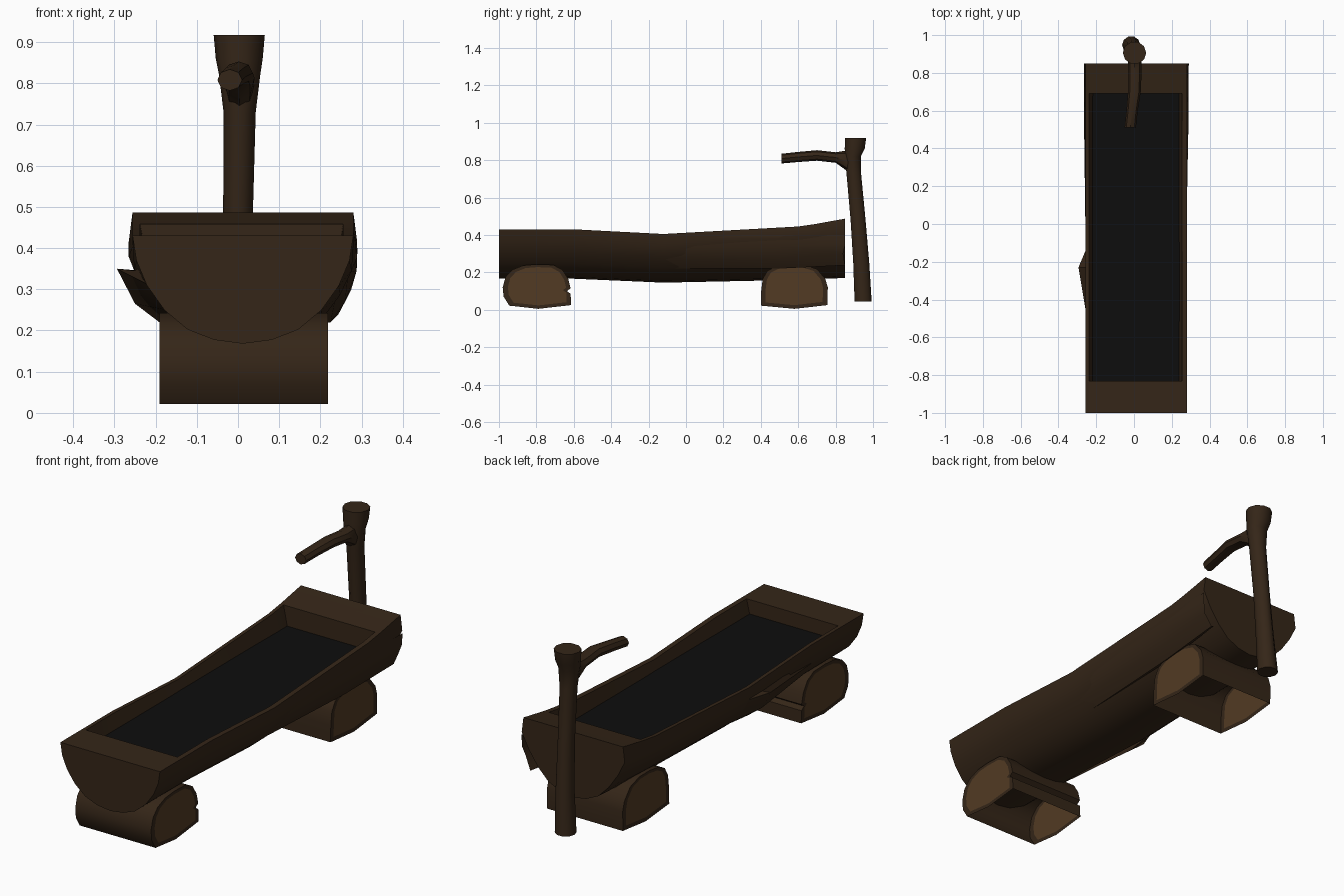
import bpy, bmesh, math
from mathutils import Vector

if "Cube" in bpy.data.objects:
    bpy.data.objects.remove(bpy.data.objects["Cube"])


def material(name, rgb):
    m = bpy.data.materials.new(name)
    m.diffuse_color = (*rgb, 1)
    m.use_nodes = True
    m.node_tree.nodes["Principled BSDF"].inputs["Base Color"].default_value = m.diffuse_color
    return m


BARK = material("bark", (0.035, 0.019, 0.009))
WOOD = material("cut_wood", (0.085, 0.043, 0.017))
WATER = material("dark_water", (0.004, 0.004, 0.004))


def finish(bm, name, mats, angle=40, fix=True):
    if fix:
        bmesh.ops.recalc_face_normals(bm, faces=bm.faces[:])
    me = bpy.data.meshes.new(name)
    bm.to_mesh(me)
    bm.free()
    for m in mats:
        me.materials.append(m)
    ob = bpy.data.objects.new(name, me)
    bpy.context.collection.objects.link(ob)
    bpy.ops.object.select_all(action='DESELECT')
    ob.select_set(True)
    bpy.context.view_layer.objects.active = ob
    bpy.ops.object.shade_smooth_by_angle(angle=math.radians(angle))
    return ob


def skin(bm, rows, closed=False):
    """Quads between successive rows of verts."""
    for a, b in zip(rows, rows[1:]):
        n = len(a)
        for i in range(n if closed else n - 1):
            j = (i + 1) % n
            bm.faces.new((a[i], a[j], b[j], b[i]))


def verts(bm, pts):
    return [bm.verts.new(p) for p in pts]


# Trough: half-round hull lofted along y, with rim and inner walls
YS = [-1, -.83, -.6, -.12, .6, .69, .85]
TOP = [.43, .43, .43, .405, .445, .458, .487]
BOT = [.168, .168, .166, .145, .16, .164, .17]
HALF = [(1, 1), (.965, .77), (.87, .54), (.71, .31), (.5, .13), (.26, .035)]
BULGE = [0, 0, 0, .02, .07, .07, .07]

bm = bmesh.new()
hull = []
for y, t, b, k in zip(YS, TOP, BOT, BULGE):
    side = [(sx + (k if i == 1 else k * .4 if i == 2 else 0), s) for i, (sx, s) in enumerate(HALF)]
    prof = [(-sx, s) for sx, s in side] + [(0, 0)] + [(sx, s) for sx, s in reversed(side)]
    hull.append(verts(bm, [(.012 + .268 * sx, y, b + (t - b) * s) for sx, s in prof]))
skin(bm, hull)
bm.faces.new(hull[0])
bm.faces.new(hull[-1])
rim_l, rim_r, floor_l, floor_r = [], [], [], []
for y, t in list(zip(YS, TOP))[1:-1]:
    rim_l.append(bm.verts.new((-.238, y, t)))
    rim_r.append(bm.verts.new((.255, y, t)))
    floor_l.append(bm.verts.new((-.215, y, .345)))
    floor_r.append(bm.verts.new((.235, y, .345)))
skin(bm, [[h[0] for h in hull[1:-1]], rim_l, floor_l, floor_r, rim_r, [h[-1] for h in hull[1:-1]]])
for e, i in ((0, 0), (-1, -1)):
    h, inner = hull[e], hull[1 if e == 0 else -2]
    bm.faces.new((h[0], h[-1], inner[-1], rim_r[i], rim_l[i], inner[0]))
    bm.faces.new((rim_l[i], rim_r[i], floor_r[i], floor_l[i]))
finish(bm, "trough", [BARK])

# Water surface
bm = bmesh.new()
bm.faces.new(verts(bm, [(-.222, -.83, .36), (.24, -.83, .36), (.24, .69, .36), (-.222, .69, .36)]))
finish(bm, "water", [WATER], fix=False)


# Peeling bark flaps on the hull sides
def flap(name, rows):
    bm = bmesh.new()
    skin(bm, [verts(bm, r) for r in rows])
    finish(bm, name, [BARK], 30)


flap("left_bark_flap", [
    [(-.235, -.70, .36), (-.215, -.70, .31), (-.175, -.70, .25), (-.12, -.70, .20)],
    [(-.25, -.23, .345), (-.294, -.23, .35), (-.25, -.23, .265), (-.175, -.23, .208)],
    [(-.235, -.09, .345), (-.235, -.09, .34), (-.20, -.09, .265), (-.15, -.09, .205)]])
flap("right_bark_flap", [
    [(.27, -.12, .395), (.268, -.12, .34), (.235, -.12, .27), (.19, -.12, .22), (.18, -.12, .23)],
    [(.285, .5, .40), (.288, .5, .345), (.26, .5, .27), (.225, .5, .22), (.20, .5, .23)],
    [(.29, .85, .40), (.288, .85, .345), (.275, .84, .30), (.243, .85, .238), (.222, .84, .25)]])


# Support logs: flat-bottomed shells, open below, with light cut ends
def log(name, prof, low):
    bm = bmesh.new()
    rows = [verts(bm, [(x, y, z) for y, z in prof]) for x in (-.19, .218)]
    skin(bm, rows)
    for row in rows:
        ring = row + [bm.verts.new((row[0].co.x, *low))]
        c = sum((v.co for v in ring), Vector()) / len(ring)
        inner = verts(bm, [c + (v.co - c) * .86 for v in ring])
        skin(bm, [ring, inner], True)
        f = bm.faces.new(inner)
        f.material_index = 1
    finish(bm, name, [BARK, WOOD])


log("front_log", [(-.945, .022), (-.975, .07), (-.98, .12), (-.965, .175), (-.93, .213), (-.87, .237),
                  (-.80, .243), (-.71, .24), (-.66, .213), (-.63, .165), (-.617, .115), (-.637, .10),
                  (-.617, .085), (-.614, .025)], (-.79, .005))
log("back_log", [(.40, .022), (.402, .10), (.41, .165), (.435, .208), (.48, .23), (.55, .241), (.63, .24),
                 (.70, .218), (.745, .165), (.758, .12), (.757, .025)], (.58, .005))


# Spout post and branch: tapered tubes through (centre, radius) rings
def tube(name, rings, normal_axis, sides=10):
    bm = bmesh.new()
    rows = []
    for c, ru, rv in rings:
        pts = []
        for i in range(sides):
            a = 2 * math.pi * i / sides
            u, v = ru * math.cos(a), rv * math.sin(a)
            pts.append(Vector(c) + Vector((u, v, 0) if normal_axis == 'z' else (u, 0, v)))
        rows.append(verts(bm, pts))
    skin(bm, rows, True)
    bm.faces.new(rows[0])
    bm.faces.new(rows[-1])
    finish(bm, name, [BARK])


tube("post", [((-.015, .947, .045), .048, .048), ((-.005, .937, .25), .04, .045),
              ((0, .92, .48), .036, .042), ((.004, .897, .73), .039, .041),
              ((.004, .892, .82), .05, .045), ((.003, .902, .86), .057, .056),
              ((.003, .906, .917), .062, .06)], 'z')
tube("spout_branch", [((.004, .89, .785), .034, .062), ((.003, .85, .80), .036, .05),
                      ((.004, .80, .814), .036, .028), ((.002, .70, .825), .034, .028),
                      ((-.01, .60, .817), .03, .027), ((-.02, .51, .808), .03, .026)], 'y', 8)
